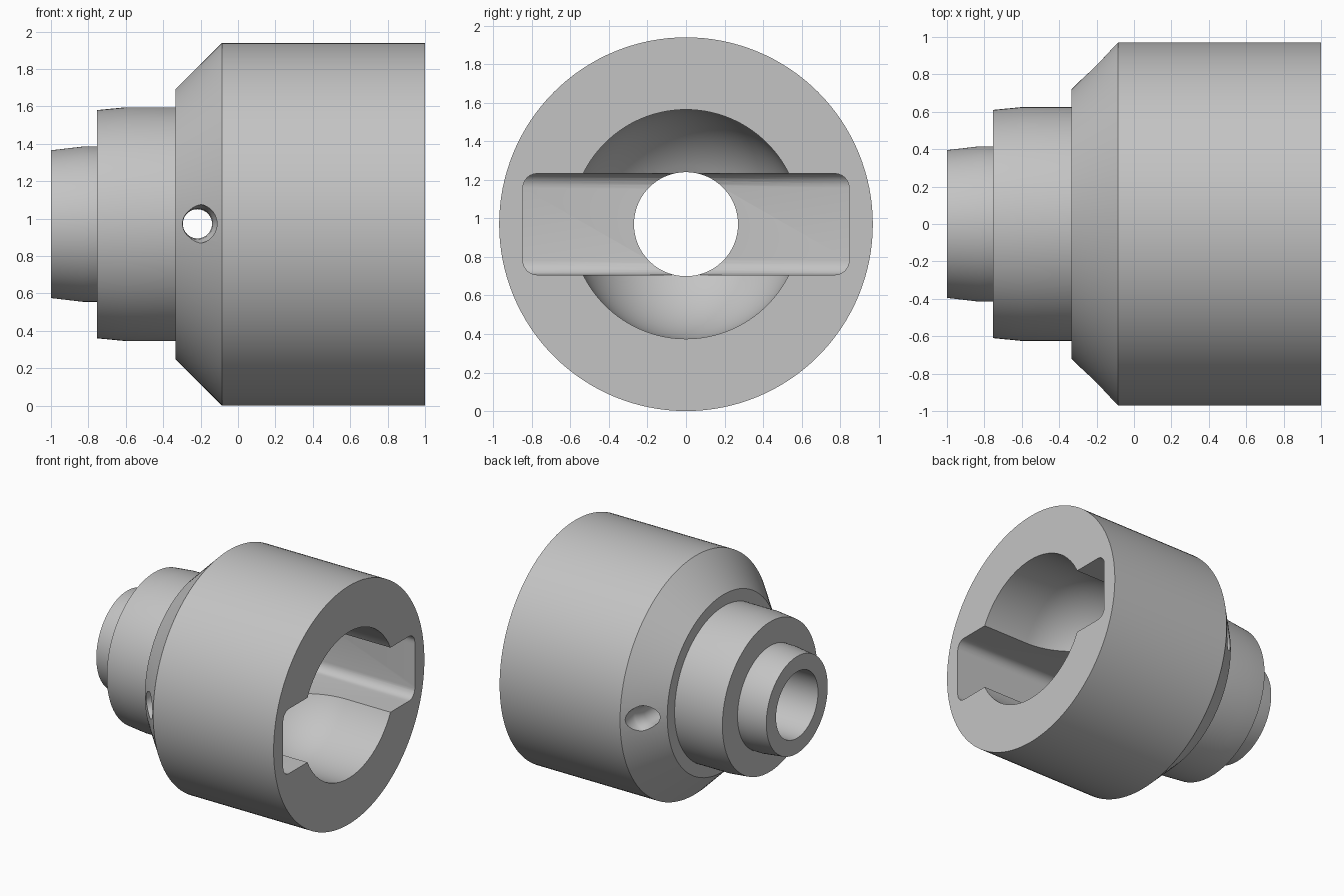
import bpy, bmesh, math
from mathutils import Matrix, Vector

cube = bpy.data.objects.get("Cube")
if cube:
    bpy.data.objects.remove(cube, do_unlink=True)

R = 0.97        # outer radius, also the height of the axis
BORE = 0.27
BOWL = 0.595


def finish(bm, name):
    bmesh.ops.recalc_face_normals(bm, faces=bm.faces)
    mesh = bpy.data.meshes.new(name)
    bm.to_mesh(mesh)
    bm.free()
    obj = bpy.data.objects.new(name, mesh)
    bpy.context.collection.objects.link(obj)
    return obj


def lathe(name, profile, segments, closed, matrix):
    """Spin (position, radius) points about the local x axis."""
    bm = bmesh.new()
    rings = []
    for i in range(segments):
        a = math.tau * i / segments
        rings.append([bm.verts.new(matrix @ Vector((x, r * math.cos(a), r * math.sin(a))))
                      for x, r in profile])
    n = len(profile)
    for i in range(segments):
        a, b = rings[i], rings[(i + 1) % segments]
        for j in range(n if closed else n - 1):
            k = (j + 1) % n
            bm.faces.new((a[j], a[k], b[k], b[j]))
    if not closed:
        bm.faces.new([ring[0] for ring in rings])
        bm.faces.new([ring[-1] for ring in rings])
    return finish(bm, name)


# Stepped body with the bore and round-bottomed socket in one profile
outer = [(-1, 0.395), (-0.83, 0.415), (-0.755, 0.415), (-0.755, 0.61), (-0.6, 0.625),
         (-0.335, 0.625), (-0.335, 0.72), (-0.085, R), (1, R)]
end = math.acos(BORE / BOWL)
steps = 16
socket = [(1, BOWL)] + [(0.6 - BOWL * math.sin(end * i / steps), BOWL * math.cos(end * i / steps))
                        for i in range(steps + 1)]
raise_axis = Matrix.Translation((0, 0, R))
body = lathe("coupling_body", outer + socket + [(-1, BORE)], 128, True, raise_axis)

# Cross slot with rounded corners and a rounded floor
bm = bmesh.new()
bmesh.ops.create_cube(bm, size=1, matrix=Matrix.Translation((0.6, 0, R))
                      @ Matrix.Diagonal((1.2, 1.694, 0.526, 1)))
edges = []
for e in bm.edges:
    d = (e.verts[0].co - e.verts[1].co).normalized()
    floor = max(v.co.x for v in e.verts) < 0.1
    if abs(d.x) > 0.9 or (floor and abs(d.y) > 0.9):
        edges.append(e)
bmesh.ops.bevel(bm, geom=edges, offset=0.075, segments=6, profile=0.5, affect='EDGES')
cutters = [finish(bm, "slot_cutter")]

# Flared pin holes on the front and back of the tapered shoulder
hole = [(0.1, 0.078), (0.74, 0.078), (0.79, 0.083), (0.83, 0.098), (0.85, 0.105), (1.2, 0.105)]
for side, label in ((-1, "front"), (1, "back")):
    place = Matrix.Translation((-0.217, 0, R + 0.002)) @ Matrix.Rotation(side * math.pi / 2, 4, 'Z')
    cutters.append(lathe(label + "_hole_cutter", hole, 40, False, place))

for c in cutters:
    c.hide_render = True
    mod = body.modifiers.new(c.name, 'BOOLEAN')
    mod.operation = 'DIFFERENCE'
    mod.solver = 'EXACT'
    mod.object = c

# Bake the cuts and discard the cutters
bpy.context.view_layer.update()
cut_mesh = bpy.data.meshes.new_from_object(
    body.evaluated_get(bpy.context.evaluated_depsgraph_get()))
body.modifiers.clear()
body.data = cut_mesh
cut_mesh.name = "coupling_body"
for c in cutters:
    bpy.data.objects.remove(c, do_unlink=True)

# Plain grey metal
grey = bpy.data.materials.new("metal_grey")
grey.use_nodes = True
colour = (0.55, 0.55, 0.55, 1)
grey.diffuse_color = colour
grey.node_tree.nodes["Principled BSDF"].inputs["Base Color"].default_value = colour
cut_mesh.materials.clear()
cut_mesh.materials.append(grey)

bpy.ops.object.select_all(action='DESELECT')
body.select_set(True)
bpy.context.view_layer.objects.active = body
bpy.ops.object.shade_smooth_by_angle(angle=math.radians(25))
